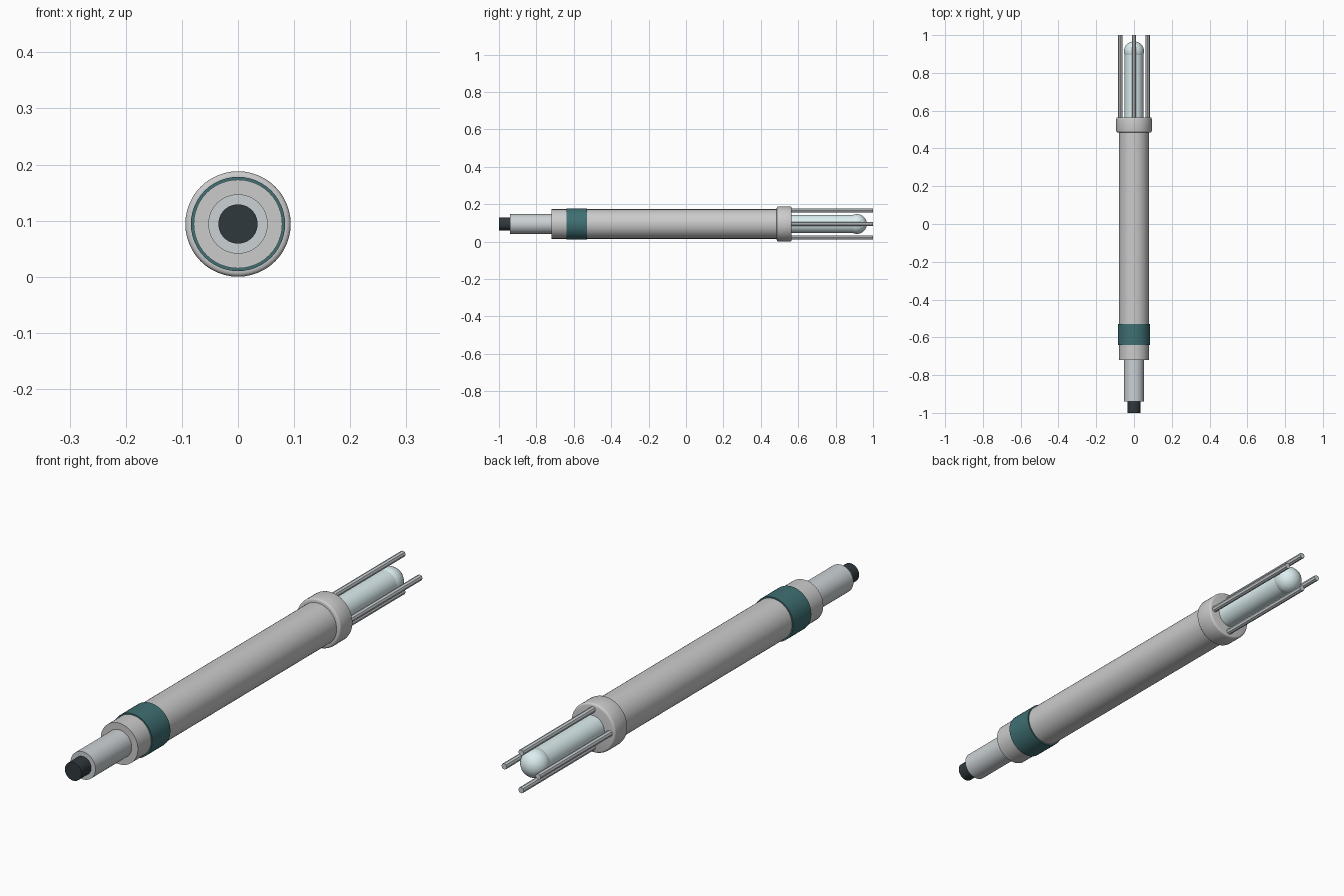
import bpy, math

if "Cube" in bpy.data.objects:
    bpy.data.objects.remove(bpy.data.objects["Cube"])

CZ = 0.094  # height of the long axis


def material(name, rgb):
    m = bpy.data.materials.new(name)
    m.diffuse_color = (*rgb, 1)
    m.use_nodes = True
    m.node_tree.nodes["Principled BSDF"].inputs["Base Color"].default_value = m.diffuse_color
    return m


shell = material("shell", (0.80, 0.82, 0.81))
steel = material("steel", (0.60, 0.64, 0.66))
teal = material("teal", (0.05, 0.16, 0.17))
dark = material("dark", (0.03, 0.04, 0.045))
glass = material("glass", (0.72, 0.86, 0.88))


def finish(ob, name, mat):
    ob.name = name
    ob.data.materials.append(mat)
    bpy.ops.object.shade_smooth_by_angle(angle=math.radians(35))
    return ob


def cylinder(name, r, y0, y1, mat, x=0, z=0, sides=48, bevel=0):
    """Capped cylinder along y, offset x/z from the axis."""
    bpy.ops.mesh.primitive_cylinder_add(
        vertices=sides, radius=r, depth=y1 - y0,
        location=(x, (y0 + y1) / 2, CZ + z), rotation=(math.pi / 2, 0, 0))
    ob = bpy.context.object
    if bevel:
        mod = ob.modifiers.new("rounded_rim", 'BEVEL')
        mod.width = bevel
        mod.segments = 3
        mod.limit_method = 'ANGLE'
        mod.angle_limit = math.radians(40)
        bpy.ops.object.modifier_apply(modifier=mod.name)
    return finish(ob, name, mat)


# main barrel with its band and front collar
cylinder("barrel", 0.079, -0.72, 0.50, shell)
cylinder("band", 0.084, -0.64, -0.53, teal)
cylinder("collar", 0.094, 0.485, 0.565, shell, bevel=0.008)

# tail shaft and dark plug
cylinder("tail_shaft", 0.053, -0.94, -0.70, steel)
cylinder("tail_plug", 0.035, -1.0, -0.92, dark)

# glass tube with a domed end
cylinder("glass_tube", 0.049, 0.55, 0.90, glass)
bpy.ops.mesh.primitive_uv_sphere_add(
    segments=32, ring_count=16, radius=0.053,
    location=(0, 0.914, CZ), rotation=(math.pi / 2, 0, 0))
finish(bpy.context.object, "glass_dome", glass)

# four guard rods around the tube
for i in range(4):
    a = i * math.pi / 2
    cylinder(f"guard_rod_{i + 1}", 0.0115, 0.55, 1.0, steel,
             x=0.072 * math.cos(a), z=0.072 * math.sin(a), sides=8)
